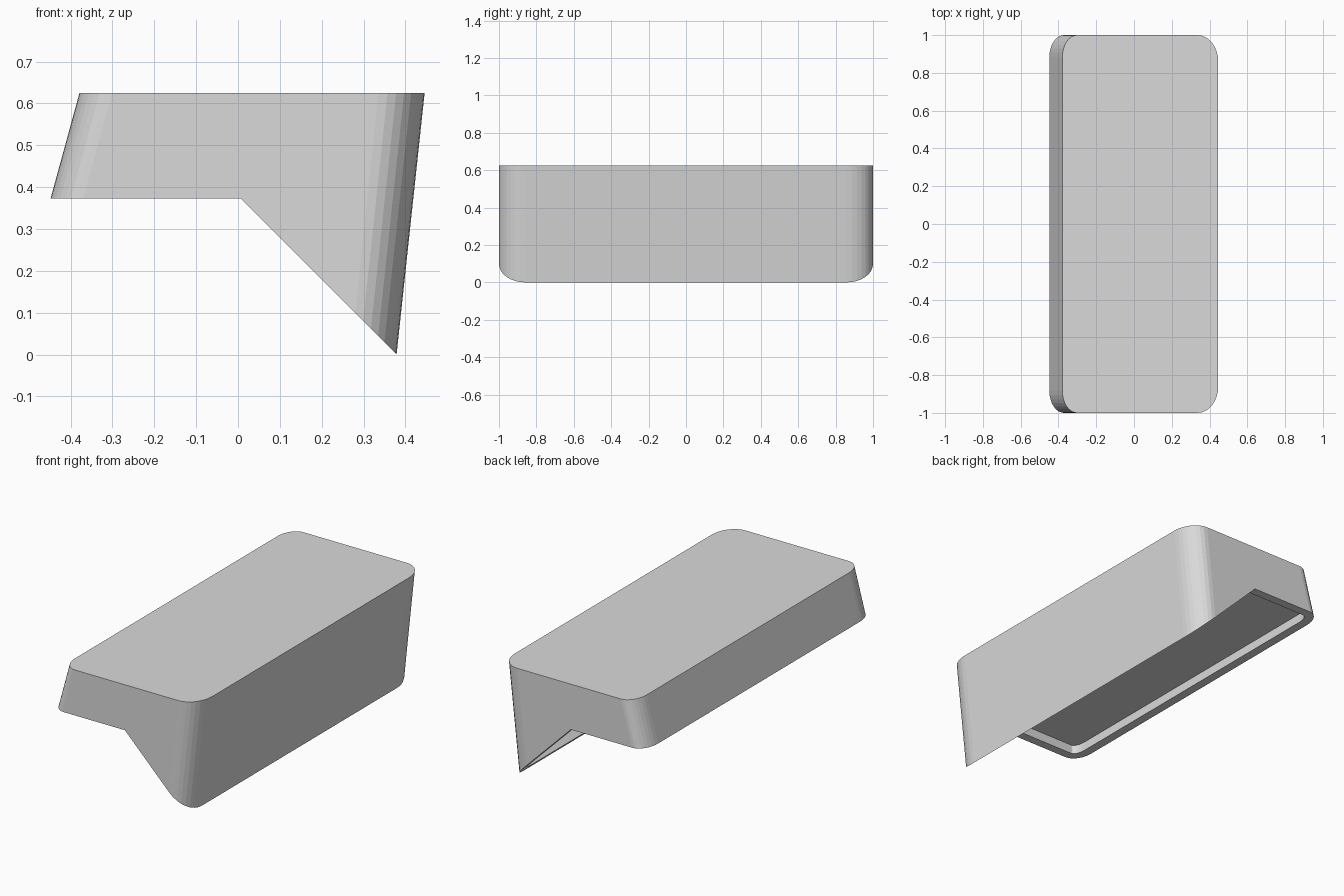
import bpy, bmesh, math

if "Cube" in bpy.data.objects:
    bpy.data.objects.remove(bpy.data.objects["Cube"])

SEG = 8                      # facets per rounded corner
Z_TOP, Z_LIP = 0.625, 0.373
WALL, DEPTH = 0.05, 0.05     # rim width and recess depth


def ring(z):
    """Rounded outline at height z; the two long walls lean, the ends are upright."""
    t = z / Z_TOP
    left = -0.550 + 0.171 * t
    right = 0.379 + 0.067 * t
    pts = []
    for cx, sx, sy, rx, ry, a0 in ((right, 1, 1, 0.11, 0.14, 0), (left, -1, 1, 0.078, 0.115, 90),
                                   (left, -1, -1, 0.078, 0.115, 180), (right, 1, -1, 0.11, 0.14, 270)):
        for i in range(SEG + 1):
            a = math.radians(a0 + 90 * i / SEG)
            pts.append((cx - sx * rx + rx * math.cos(a), sy * (1 - ry) + ry * math.sin(a), z))
    return pts


def prism(name, lower, upper):
    """Closed solid between two matching outlines."""
    bm = bmesh.new()
    a = [bm.verts.new(p) for p in lower]
    b = [bm.verts.new(p) for p in upper]
    n = len(a)
    bm.faces.new(a[::-1])
    bm.faces.new(b)
    for i in range(n):
        j = (i + 1) % n
        bm.faces.new((a[i], a[j], b[j], b[i]))
    bmesh.ops.recalc_face_normals(bm, faces=bm.faces)
    me = bpy.data.meshes.new(name)
    bm.to_mesh(me)
    bm.free()
    ob = bpy.data.objects.new(name, me)
    bpy.context.collection.objects.link(ob)
    return ob


# leaning outer body
shell = prism("hollow_shell", ring(0), ring(Z_TOP))

# underside profile: flat lip, then a diagonal down to the long edge
profile = [(-1, Z_LIP), (0.006, Z_LIP), (0.579, -0.2), (-1, -0.2)]
under = prism("underside_cutter", [(x, -1.5, z) for x, z in profile],
              [(x, 1.5, z) for x, z in profile])
under.hide_render = True
bpy.context.view_layer.objects.active = shell
mod = shell.modifiers.new("underside", "BOOLEAN")
mod.operation, mod.solver, mod.object = "DIFFERENCE", "EXACT", under
bpy.ops.object.modifier_apply(modifier=mod.name)
bpy.data.objects.remove(under)

# rim and shallow recess that follows the bent underside
bm = bmesh.new()
bm.from_mesh(shell.data)
bmesh.ops.remove_doubles(bm, verts=bm.verts, dist=1e-5)
bm.normal_update()
below = [f for f in bm.faces if f.normal.z < -0.5]
bmesh.ops.inset_region(bm, faces=below, thickness=WALL, use_boundary=True, use_even_offset=True)
bm.normal_update()
bmesh.ops.inset_region(bm, faces=below, thickness=0, depth=-DEPTH, use_boundary=True,
                       use_even_offset=True)
bm.normal_update()
bm.to_mesh(shell.data)
bm.free()

# single plain grey
grey = bpy.data.materials.new("light_grey")
grey.diffuse_color = (0.7, 0.7, 0.7, 1)
grey.use_nodes = True
grey.node_tree.nodes["Principled BSDF"].inputs["Base Color"].default_value = grey.diffuse_color
shell.data.materials.clear()
shell.data.materials.append(grey)
for p in shell.data.polygons:
    p.material_index = 0
